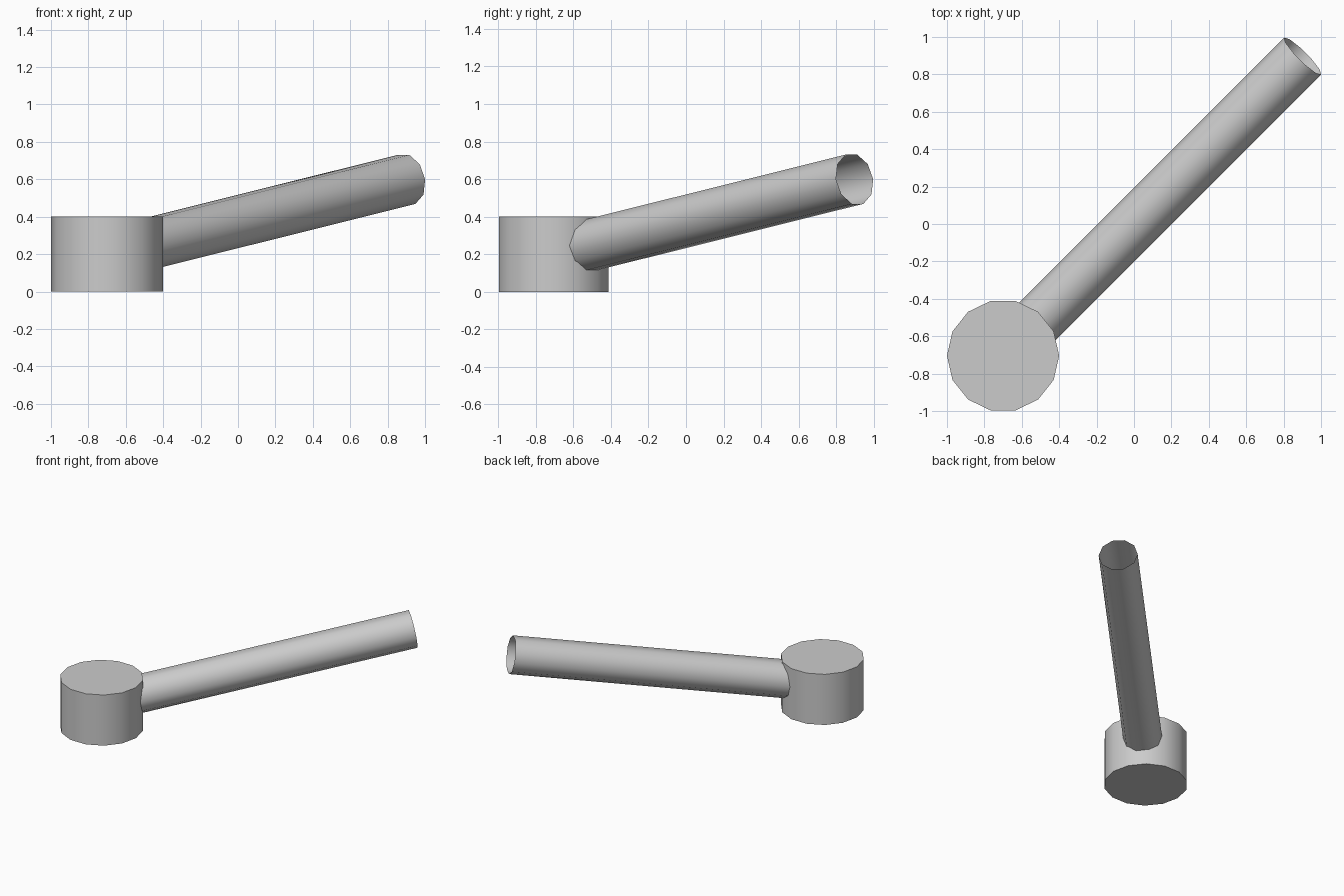
import bpy, math
from mathutils import Vector

if "Cube" in bpy.data.objects:
    bpy.data.objects.remove(bpy.data.objects["Cube"])

grey = bpy.data.materials.new("light_grey")
grey.diffuse_color = (0.6, 0.6, 0.6, 1)
grey.use_nodes = True
grey.node_tree.nodes["Principled BSDF"].inputs["Base Color"].default_value = grey.diffuse_color


def cylinder(name, sides, radius, start, axis, length, cap):
    """Cylinder from start along axis, first side corner kept level."""
    axis = Vector(axis).normalized()
    bpy.ops.mesh.primitive_cylinder_add(
        vertices=sides, radius=radius, depth=length, end_fill_type=cap,
        location=Vector(start) + axis * length / 2)
    obj = bpy.context.object
    obj.name = name
    heading = math.atan2(axis.y, axis.x)
    tilt = math.acos(max(-1, min(1, axis.z)))
    obj.rotation_euler = (0, tilt, heading)
    obj.data.materials.append(grey)
    bpy.ops.object.shade_smooth_by_angle(angle=math.radians(40))
    return obj


# Drum base: 14 sides with corners on the x axis
base = cylinder("base_drum", 14, 0.3, (-0.7, -0.704, 0), (0, 0, 1), 0.4, 'NGON')
base.rotation_euler.z = math.pi / 2

# Open tube rising 10 degrees along the diagonal from the drum centre
rise = math.radians(10)
d = math.cos(rise) / math.sqrt(2)
cylinder("open_tube", 10, 0.14, (-0.7, -0.704, 0.2),
         (d, d, math.sin(rise)), 2.3, 'NOTHING')
